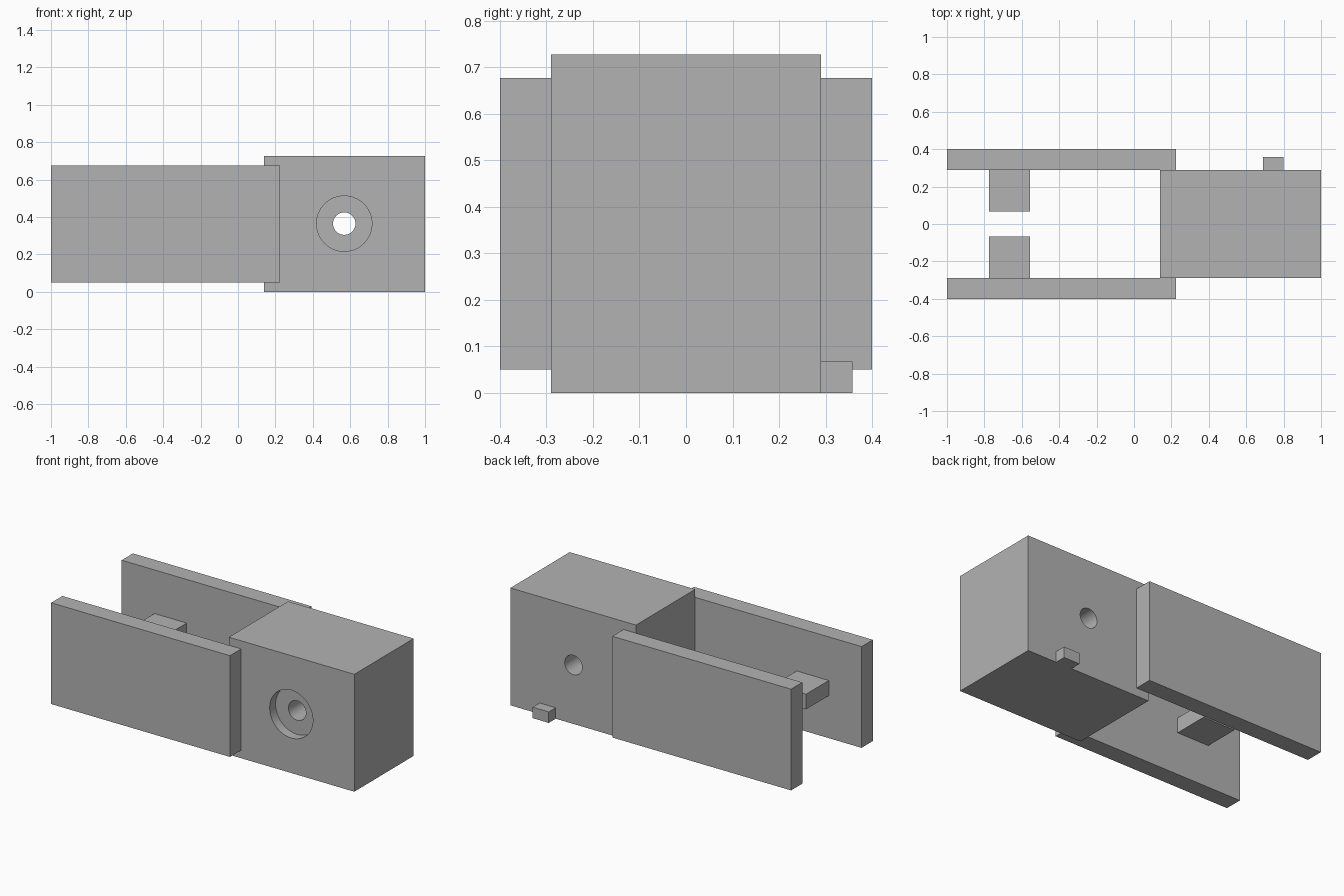
import bpy
import math

cube = bpy.data.objects.get("Cube")
if cube:
    bpy.data.objects.remove(cube, do_unlink=True)

grey = bpy.data.materials.new("plain_grey")
grey.use_nodes = True
colour = (0.45, 0.45, 0.45, 1)
grey.diffuse_color = colour
grey.node_tree.nodes["Principled BSDF"].inputs["Base Color"].default_value = colour


def box(name, x, y, z):
    """Box from (low, high) pairs on each axis."""
    spans = (x, y, z)
    bpy.ops.mesh.primitive_cube_add(size=1, location=[(a + b) / 2 for a, b in spans])
    obj = bpy.context.object
    obj.name = name
    obj.scale = [b - a for a, b in spans]
    bpy.ops.object.transform_apply(location=False, rotation=False, scale=True)
    obj.data.materials.append(grey)
    return obj


def bore(target, radius, y_low, y_high, x, z):
    """Cut a round hole running along y."""
    bpy.ops.mesh.primitive_cylinder_add(
        vertices=64, radius=radius, depth=y_high - y_low,
        location=(x, (y_low + y_high) / 2, z), rotation=(math.pi / 2, 0, 0))
    cutter = bpy.context.object
    cutter.hide_render = True
    cutter.data.materials.append(grey)
    cut = target.modifiers.new("bore", "BOOLEAN")
    cut.operation = "DIFFERENCE"
    cut.solver = "EXACT"
    cut.object = cutter
    bpy.ops.object.select_all(action="DESELECT")
    target.select_set(True)
    bpy.context.view_layer.objects.active = target
    bpy.ops.object.modifier_apply(modifier=cut.name)
    bpy.data.objects.remove(cutter, do_unlink=True)


# Main block with a counterbored through hole
half = 0.29
block = box("main_block", (0.14, 1), (-half, half), (0, 0.727))
bore(block, 0.148, -half - 0.1, -half + 0.058, 0.568, 0.365)
bore(block, 0.06, -half - 0.1, half + 0.1, 0.568, 0.365)
bpy.ops.object.shade_smooth_by_angle(angle=math.radians(30))

# Locating tab on the back
box("locating_tab", (0.69, 0.8), (half, 0.358), (0, 0.068))

# Side arms, each with an inward lug
for side, s in (("front", -1), ("back", 1)):
    box(side + "_arm", (-1, 0.225), sorted((s * half, s * 0.4)), (0.05, 0.677))
    box(side + "_lug", (-0.775, -0.555), sorted((s * 0.067, s * half)), (0.313, 0.407))
